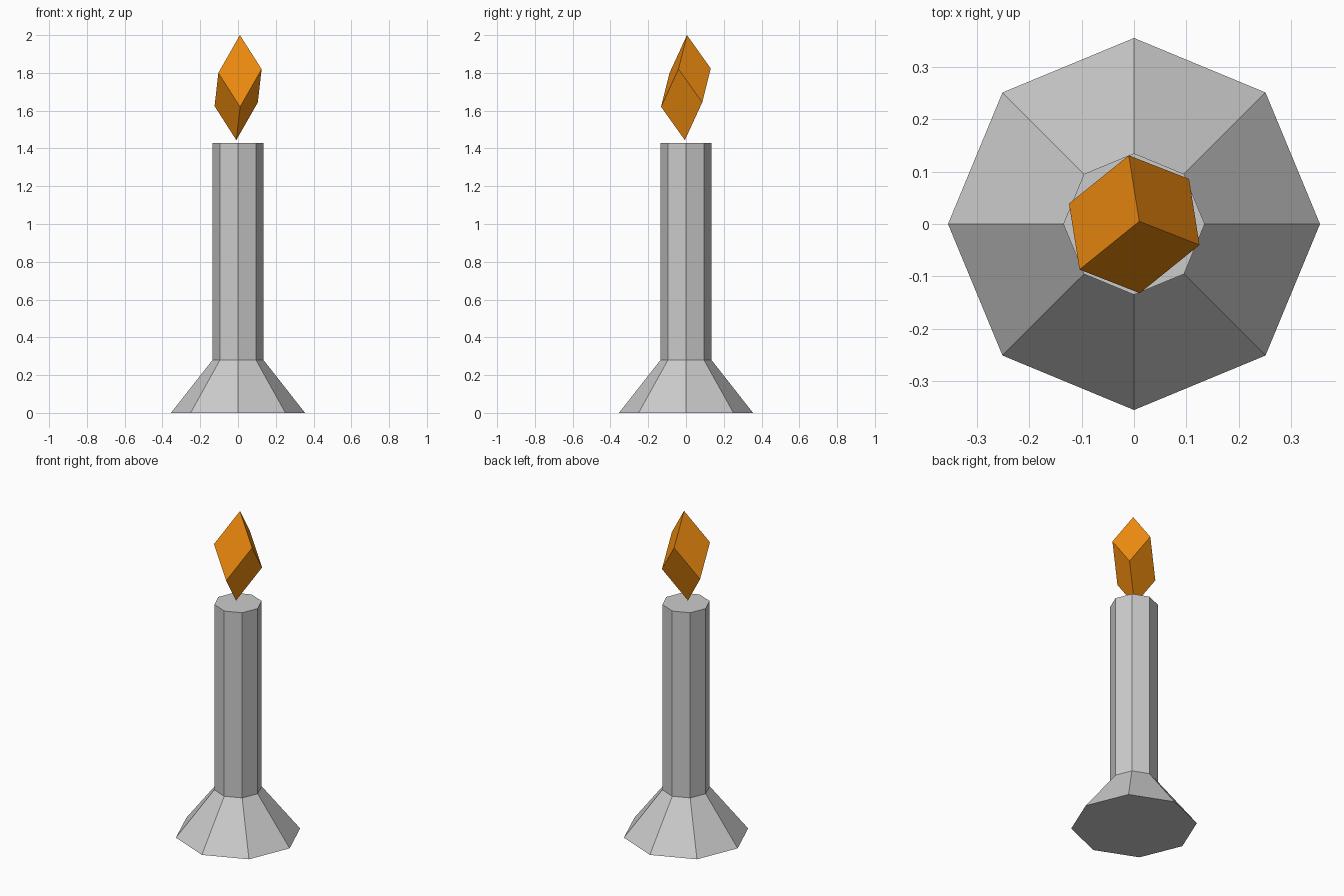
import bpy, bmesh
from math import cos, sin, pi
from mathutils import Matrix, Vector

if "Cube" in bpy.data.objects:
    bpy.data.objects.remove(bpy.data.objects["Cube"])


def make_object(name, bm):
    bmesh.ops.recalc_face_normals(bm, faces=bm.faces)
    mesh = bpy.data.meshes.new(name)
    bm.to_mesh(mesh)
    bm.free()
    obj = bpy.data.objects.new(name, mesh)
    bpy.context.collection.objects.link(obj)
    return obj


# Candle: octagonal profile with flared foot and straight shaft
SIDES = 8
profile = [(0.355, 0.0), (0.135, 0.28), (0.135, 1.43)]
bm = bmesh.new()
rings = [[bm.verts.new((r * cos(2 * pi * i / SIDES), r * sin(2 * pi * i / SIDES), z))
          for i in range(SIDES)] for r, z in profile]
for low, high in zip(rings, rings[1:]):
    for i in range(SIDES):
        j = (i + 1) % SIDES
        bm.faces.new((low[i], low[j], high[j], high[i]))
bm.faces.new(rings[0][::-1])
bm.faces.new(rings[-1])
make_object("candle", bm)

# Flame: a cube standing on its corner, stretched upwards
tip = Vector((0.01, 0.005, 2.0))
edges = [Vector((-0.02, 0.126, -0.176)),
         Vector((0.115, -0.045, -0.18)),
         Vector((-0.114, -0.092, -0.2))]
skew = Matrix(edges).transposed().to_4x4()
skew.translation = tip + sum(edges, Vector()) / 2
bm = bmesh.new()
bmesh.ops.create_cube(bm, size=1.0, matrix=skew)
flame = make_object("flame", bm)

orange = bpy.data.materials.new("flame_orange")
orange.diffuse_color = (0.9, 0.27, 0.005, 1.0)
orange.use_nodes = True
orange.node_tree.nodes["Principled BSDF"].inputs["Base Color"].default_value = orange.diffuse_color
flame.data.materials.append(orange)
